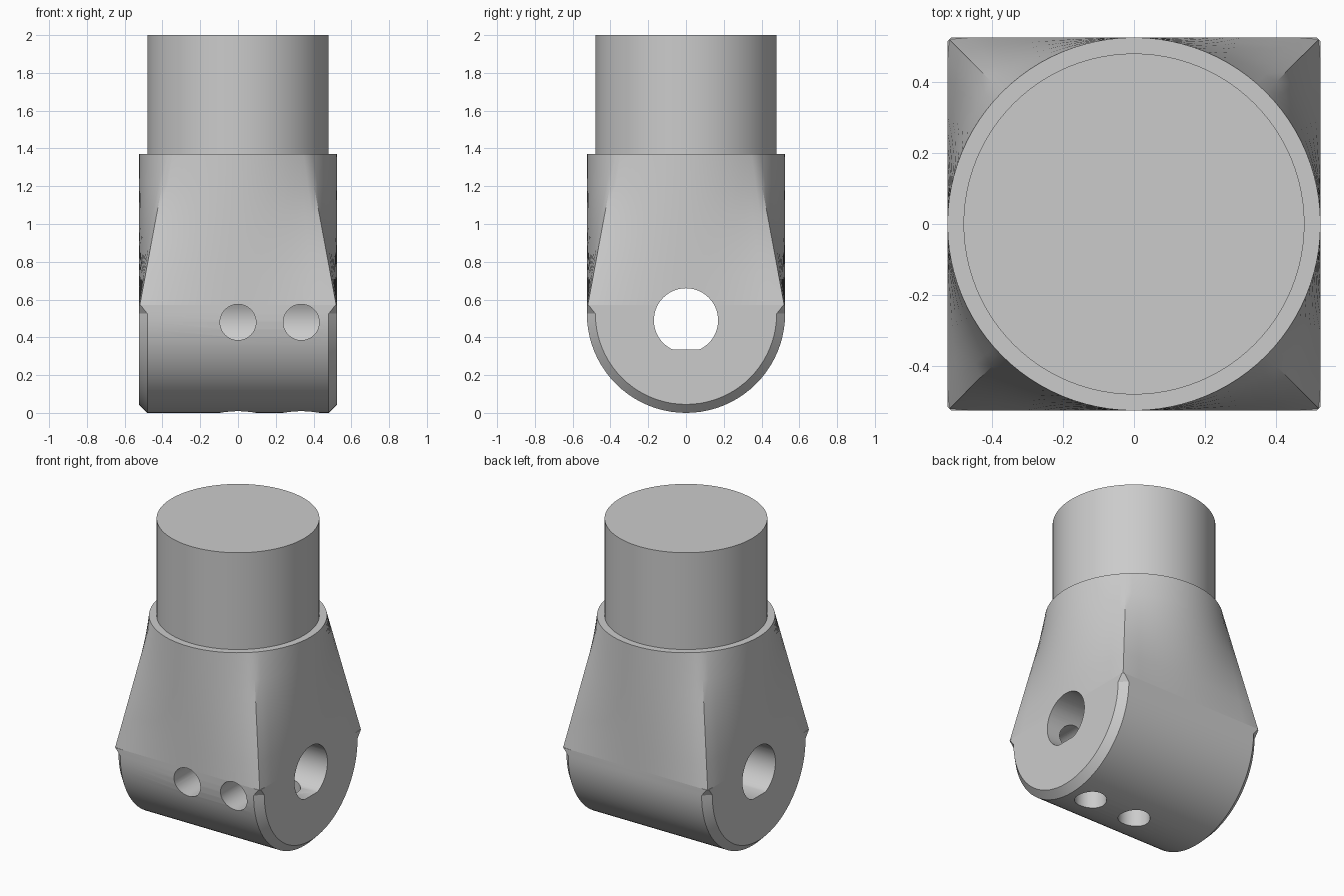
import bpy, bmesh, math
from mathutils import Vector

cube = bpy.data.objects.get("Cube")
if cube:
    bpy.data.objects.remove(cube, do_unlink=True)

grey = bpy.data.materials.new("plain grey")
grey.use_nodes = True
colour = (0.6, 0.6, 0.6, 1)
grey.diffuse_color = colour
grey.node_tree.nodes["Principled BSDF"].inputs["Base Color"].default_value = colour

HALF = 0.525        # half width of the body
CHAMFER = 0.045
SHOULDER = 0.57     # where the block meets the taper
COLLAR = 1.37       # top of the taper


def loft(name, rings):
    """Skin a list of closed rings and cap both ends."""
    bm = bmesh.new()
    loops = [[bm.verts.new(p) for p in ring] for ring in rings]
    n = len(loops[0])
    for a, b in zip(loops, loops[1:]):
        for i in range(n):
            j = (i + 1) % n
            bm.faces.new((a[i], a[j], b[j], b[i]))
    bm.faces.new(loops[0][::-1])
    bm.faces.new(loops[-1])
    bmesh.ops.recalc_face_normals(bm, faces=bm.faces)
    mesh = bpy.data.meshes.new(name)
    bm.to_mesh(mesh)
    bm.free()
    mesh.materials.append(grey)
    obj = bpy.data.objects.new(name, mesh)
    bpy.context.collection.objects.link(obj)
    return obj


def circle(r, z, n=96):
    angles = [math.tau * i / n for i in range(n)]
    return [Vector((r * math.cos(a), r * math.sin(a), z)) for a in angles]


def activate(obj):
    bpy.ops.object.select_all(action='DESELECT')
    obj.select_set(True)
    bpy.context.view_layer.objects.active = obj


def cut(obj, cutters):
    activate(obj)
    for cutter in cutters:
        mod = obj.modifiers.new("hole", 'BOOLEAN')
        mod.operation = 'DIFFERENCE'
        mod.solver = 'EXACT'
        mod.object = cutter
        bpy.ops.object.modifier_apply(modifier=mod.name)


# Round-bottomed block with chamfered side faces
def block_ring(x, r, top_x, top_y, n=40):
    ring = [(x, r * math.cos(math.pi * i / n), HALF - r * math.sin(math.pi * i / n))
            for i in range(n + 1)]
    return ring + [(top_x, -top_y, SHOULDER), (top_x, top_y, SHOULDER)]


inner = HALF - CHAMFER
tip = HALF - 0.01
block = loft("clevis_block", [
    block_ring(-HALF, inner, -HALF, tip),
    block_ring(-inner, HALF, -tip, HALF),
    block_ring(inner, HALF, tip, HALF),
    block_ring(HALF, inner, HALF, tip)])

# Square-to-round taper
round_ring = circle(HALF, COLLAR)
square_ring = []
for p in round_ring:
    q = p * (HALF / max(abs(p.x), abs(p.y)))
    q *= min(1, (HALF + tip) / (abs(q.x) + abs(q.y)))
    square_ring.append(Vector((q.x, q.y, SHOULDER)))
steps = 5
taper = loft("square_to_round_taper", [
    [a.lerp(b, k / steps) for a, b in zip(square_ring, round_ring)]
    for k in range(steps + 1)])

# Round shaft
shaft = loft("shaft", [circle(0.48, 1.25), circle(0.48, 2)])

# Cross bore with a flat floor
bore_profile = [(0.17 * math.cos(math.tau * i / 64),
                 max(0.49 + 0.17 * math.sin(math.tau * i / 64), 0.335))
                for i in range(64)]
bore_profile = [p for i, p in enumerate(bore_profile)
                if not (p[1] == 0.335 and bore_profile[i - 1][1] == 0.335
                        and bore_profile[(i + 1) % 64][1] == 0.335)]
bore = loft("bore_cutter", [[(x, y, z) for y, z in bore_profile] for x in (-1, 1)])

# Set-screw holes in the front and the underside
front_cutters, bottom_cutters = [], []
for x in (0, 0.335):
    disc = circle(0.095, 0, 48)
    front_cutters.append(loft("front_hole_cutter", [
        [(x + p.x, y, 0.48 + p.y) for p in disc] for y in (-0.8, 0)]))
    bottom_cutters.append(loft("bottom_hole_cutter", [
        [(x + p.x, p.y, z) for p in disc] for z in (-0.2, 0.45)]))

cut(block, [bore] + front_cutters + bottom_cutters)
cut(taper, [bore] + front_cutters)
for cutter in [bore] + front_cutters + bottom_cutters:
    bpy.data.objects.remove(cutter, do_unlink=True)

# Smooth shading with crisp edges
for obj in (block, taper, shaft):
    activate(obj)
    bpy.ops.object.shade_smooth_by_angle(angle=math.radians(25))
